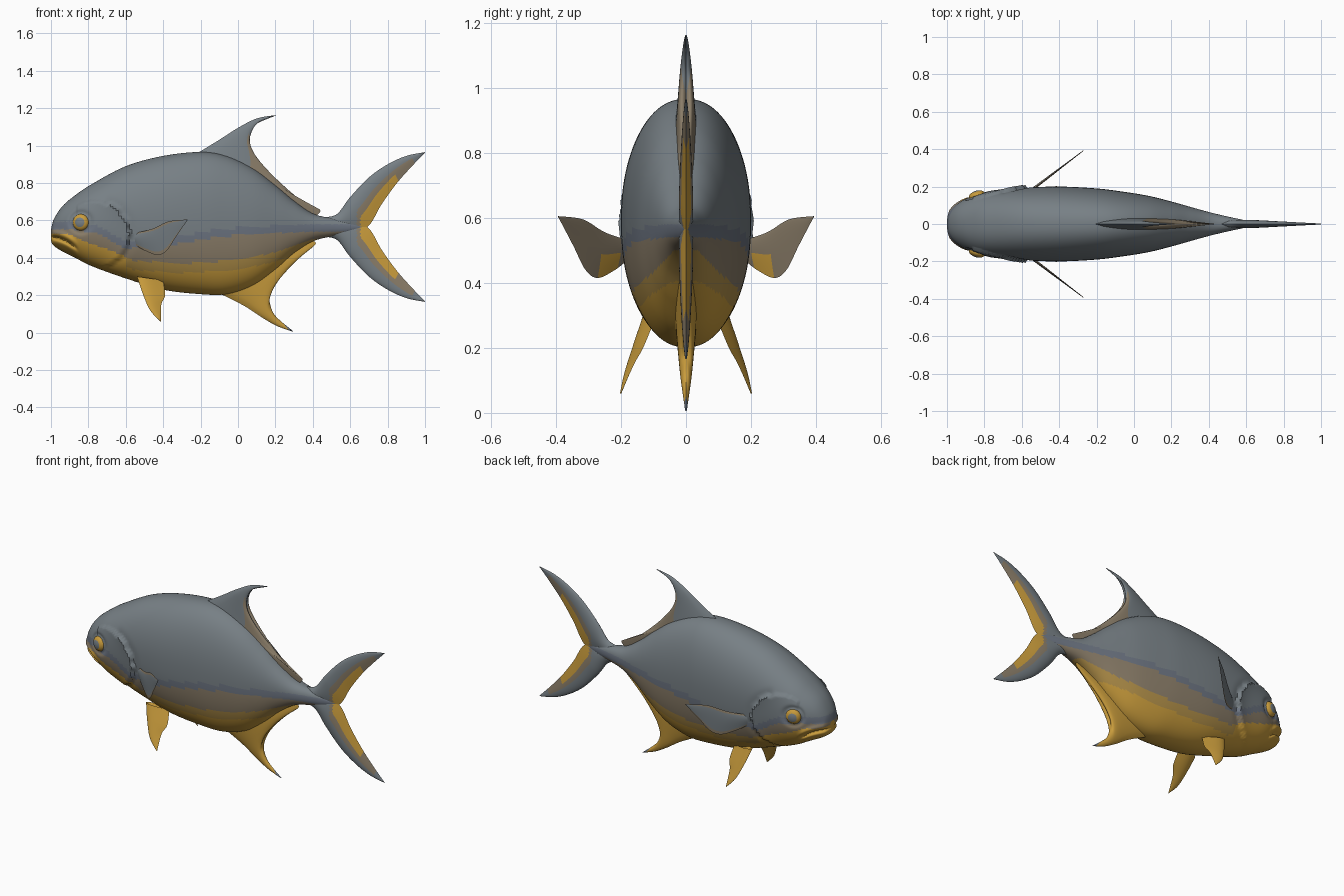
import bpy
import bmesh
from math import sin, cos, pi, hypot, exp, copysign
from mathutils import Vector

if "Cube" in bpy.data.objects:
    bpy.data.objects.remove(bpy.data.objects["Cube"], do_unlink=True)

# Palette
GREY, SLATE, TAN, OCHRE, GOLD = range(5)
palette = {
    "back_grey": (.185, .215, .235),
    "flank_slate": (.15, .175, .22),
    "flank_tan": (.255, .205, .14),
    "belly_ochre": (.43, .27, .065),
    "belly_gold": (.58, .33, .045),
}
materials = []
for label, rgb in palette.items():
    mat = bpy.data.materials.new(label)
    mat.use_nodes = True
    colour = (*rgb, 1)
    mat.diffuse_color = colour
    shader = mat.node_tree.nodes["Principled BSDF"]
    shader.inputs["Base Color"].default_value = colour
    shader.inputs["Roughness"].default_value = .6
    materials.append(mat)


def spline(points, u):
    """Smooth curve through the points, with u running from 0 to 1."""
    f = u * (len(points) - 1)
    i = min(int(f), len(points) - 2)
    t = f - i
    last = len(points) - 1
    a, b, c, d = (Vector(points[min(max(i + k, 0), last)]) for k in (-1, 0, 1, 2))
    m, n = (c - a) / 2, (d - b) / 2
    return b + m * t + (3 * (c - b) - 2 * m - n) * t ** 2 + (2 * (b - c) + m + n) * t ** 3


def level(points, x):
    """Height of a line of (x, z) points at x."""
    for (xa, za), (xb, zb) in zip(points, points[1:]):
        if x <= xb:
            return za + (zb - za) * (x - xa) / (xb - xa)
    return points[-1][1]


def finish(name, bm, angle=50):
    bmesh.ops.remove_doubles(bm, verts=bm.verts, dist=.0001)
    bmesh.ops.recalc_face_normals(bm, faces=bm.faces)
    mesh = bpy.data.meshes.new(name)
    bm.to_mesh(mesh)
    bm.free()
    for mat in materials:
        mesh.materials.append(mat)
    obj = bpy.data.objects.new(name, mesh)
    bpy.context.collection.objects.link(obj)
    bpy.ops.object.select_all(action="DESELECT")
    obj.select_set(True)
    bpy.context.view_layer.objects.active = obj
    bpy.ops.object.shade_smooth_by_angle(angle=angle * pi / 180)
    return obj


def relief(x, z):
    """Sideways swelling of the head: gill cover, mouth groove and lips."""
    out = 0
    d = hypot((x + .77) / .19, (z - .525) / .18)
    if d < 1 and x > -.86:
        out += .016 * d ** 4
    elif d < 1.25 and x > -.7:
        out -= .008 * (1.25 - d) * 4
    if x < -.85:
        gap = z - (.51 - .055 * ((x + 1) / .13) ** 2)
        fade = min(1, (-.85 - x) / .04)
        out += fade * (.012 * exp(-((abs(gap) - .025) / .016) ** 2)
                       - .022 * exp(-(gap / .009) ** 2))
    socket = hypot(x + .84, z - .59)
    return out - .01 * exp(-((socket - .052) / .012) ** 2)


# Body: rings lofted along x; each station is x, top, bottom, half width
stations = [
    (-1, .55, .49, .02), (-.985, .605, .465, .065), (-.94, .675, .435, .11),
    (-.87, .735, .4, .15), (-.78, .795, .355, .176), (-.6, .89, .29, .193),
    (-.4, .945, .23, .2), (-.2, .966, .206, .19), (-.06, .945, .206, .173),
    (.08, .88, .25, .15), (.2, .79, .335, .12), (.3, .705, .425, .092),
    (.4, .637, .488, .064), (.5, .612, .515, .04), (.58, .598, .53, .023),
    (.67, .57, .56, .004)]
gold_line = [(-1, .53), (-.9, .525), (-.8, .48), (-.68, .44), (-.56, .385),
             (-.3, .37), (0, .385), (.2, .43), (.4, .5), (.7, .5)]
tan_line = [(-1, .55), (-.9, .555), (-.75, .53), (-.6, .45), (-.4, .46),
            (-.1, .515), (.15, .53), (.4, .54), (.7, .54)]


def body_colour(x, z):
    gold, tan = level(gold_line, x), level(tan_line, x)
    if z < gold - .05:
        return GOLD
    if z < gold:
        return OCHRE if x > -.6 else GOLD
    if z < tan:
        return TAN
    return SLATE if z < tan + .04 else GREY


bm = bmesh.new()
rows, sides = 200, 128
rings = []
for r in range(rows + 1):
    x, top, bottom, wide = spline(stations, r / rows)
    ring = []
    for k in range(sides):
        a = 2 * pi * k / sides
        c, s = (copysign(abs(v) ** .9, v) for v in (cos(a), sin(a)))
        z = (top + bottom) / 2 + (top - bottom) / 2 * c
        y = s * (wide + relief(x, z) * min(1, wide / .06))
        ring.append(bm.verts.new((x, y, z)))
    rings.append(ring)
for low, high in zip(rings, rings[1:]):
    for k in range(sides):
        j = (k + 1) % sides
        face = bm.faces.new((low[k], low[j], high[j], high[k]))
        mid = face.calc_center_median()
        face.material_index = body_colour(mid.x, mid.z)
bm.faces.new(rings[0]).material_index = GOLD
bm.faces.new(rings[-1])
finish("body", bm)


def fin(name, lead, trail, thick, colour, place=lambda x, z: 0, flip=1, hub=0):
    """Blade between a leading and a trailing edge, swelling to a lens section."""
    bm = bmesh.new()
    n, m = 60, 24
    for side in (1, -1):
        grid = []
        for i in range(n + 1):
            s = i / n
            a, b = spline(lead, s), spline(trail, s)
            row = []
            for j in range(m + 1):
                t = j / m
                x, z = a.lerp(b, t)
                lens = sin(pi * t ** .65) if j < m else 0
                if hub:
                    keep = max(0, 1 - s / hub)
                    lens = lens * (1 - keep) + keep * sin(pi / 2 * t)
                y = place(x, z) + side * (thick * (1 - s) + .002) * lens
                row.append((bm.verts.new((x, y * flip, z)), s, t))
            grid.append(row)
        for p, q in zip(grid, grid[1:]):
            for j in range(m):
                face = bm.faces.new((p[j][0], p[j + 1][0], q[j + 1][0], q[j][0]))
                mid = face.calc_center_median()
                face.material_index = colour(p[j][1], (j + .5) / m, mid.x, side)
    return finish(name, bm)


# Dorsal fin
def dorsal_colour(s, t, x, side):
    if t > .38 and s < .62 and x > -.12:
        return GREY if t > .96 and s > .4 else TAN
    return GREY


fin("dorsal_fin",
    [(-.25, .94), (-.11, 1.025), (0, 1.095), (.1, 1.145), (.2, 1.163)],
    [(.4, .61), (.44, .655), (.36, .69), (.25, .78), (.13, .89), (.07, .97),
     (.06, 1.04), (.09, 1.11), (.2, 1.16)], .036, dorsal_colour)

# Anal fin
fin("anal_fin",
    [(-.12, .22), (.03, .145), (.13, .08), (.21, .035), (.295, .005)],
    [(.38, .5), (.415, .475), (.34, .41), (.24, .32), (.175, .23), (.17, .16),
     (.2, .09), (.295, .008)], .036,
    lambda s, t, x, side: SLATE if s > .9 else GOLD)


# Tail: one lobe and its reflection across the mid height
def tail_colour(s, t, x, side):
    if t > .62 and x > .655 and s < .68:
        return GOLD
    return TAN if t > .4 and x > .635 and s < .86 else GREY


outer = [(.46, .617), (.53, .635), (.6, .725), (.7, .83), (.8, .9), (.9, .945), (1, .965)]
inner = [(.46, .565), (.58, .565), (.69, .565), (.77, .69), (.85, .8), (.93, .89), (1, .962)]
for name, sign in (("upper", 1), ("lower", -1)):
    edges = [[(x, .565 + sign * (z - .565)) for x, z in edge] for edge in (outer, inner)]
    fin(name + "_tail_lobe", *edges, .03, tail_colour, hub=.34)


# Paired fins and eyes
def pectoral_colour(s, t, x, side):
    if side > 0:
        return TAN if t > .88 or t < .1 else GREY
    return GOLD if t > .5 and .15 < s < .4 else TAN


def iris(face):
    mid = face.calc_center_median()
    return GREY if hypot(mid.x, mid.z) < .6 else GOLD


for name, flip in (("left", 1), ("right", -1)):
    fin(name + "_pectoral_fin",
        [(-.56, .53), (-.46, .555), (-.37, .595), (-.27, .605)],
        [(-.55, .47), (-.5, .44), (-.43, .415), (-.38, .44), (-.33, .515), (-.27, .602)],
        .008, pectoral_colour, lambda x, z: .18 + .76 * (x + .55), flip)
    fin(name + "_pelvic_fin",
        [(-.54, .3), (-.51, .21), (-.47, .12), (-.415, .06)],
        [(-.4, .28), (-.39, .2), (-.41, .15), (-.412, .06)],
        .014, lambda s, t, x, side: GOLD,
        lambda x, z: .12 + .45 * (.26 - z) - .25 * (x + .45), flip)
    bm = bmesh.new()
    bmesh.ops.create_uvsphere(bm, u_segments=32, v_segments=20, radius=1)
    for v in bm.verts:
        v.co = Vector((v.co.x, v.co.z, v.co.y))
    for face in bm.faces:
        face.material_index = iris(face)
    eye = finish(name + "_eye", bm)
    eye.location = (-.84, flip * .152, .59)
    eye.scale = (.044, .026, .044)
    eye.rotation_euler.z = flip * .3
